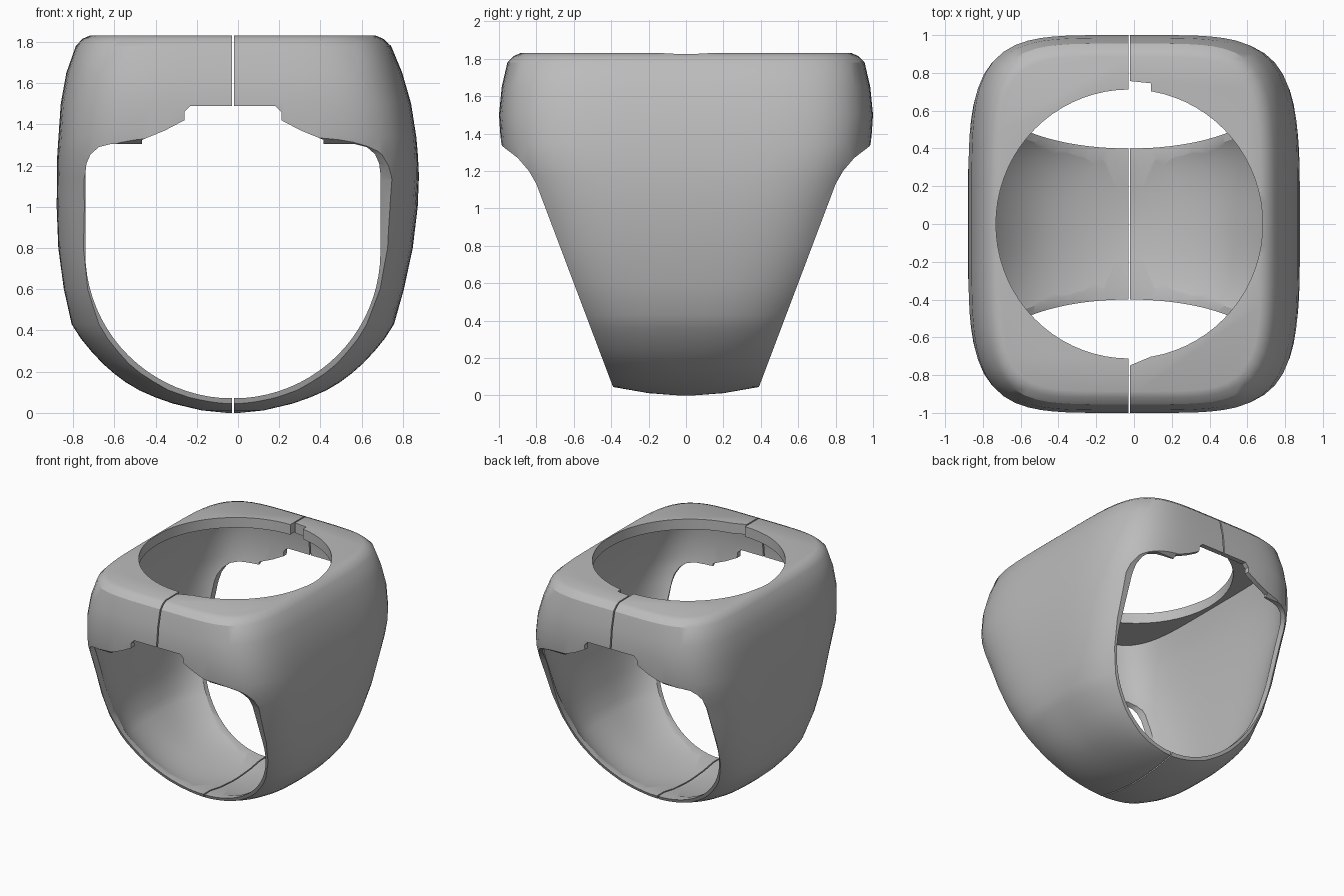
import bpy, bmesh
from math import cos, sin, pi, radians

if "Cube" in bpy.data.objects:
    bpy.data.objects.remove(bpy.data.objects["Cube"], do_unlink=True)

CX = -0.025  # split line of the ring
WALL = 0.04  # shell thickness

metal = bpy.data.materials.new("plain_grey")
metal.use_nodes = True
GREY = (0.5, 0.5, 0.5, 1)
metal.diffuse_color = GREY
metal.node_tree.nodes["Principled BSDF"].inputs["Base Color"].default_value = GREY


def skin(name, rings, inset=0):
    """Closed solid through a stack of equal-length rings, optionally shrunk along its normals."""
    bm = bmesh.new()
    loops = [[bm.verts.new(p) for p in r] for r in rings]
    n = len(loops[0])
    for a, b in zip(loops, loops[1:]):
        for i in range(n):
            j = (i + 1) % n
            bm.faces.new((a[i], a[j], b[j], b[i]))
    bm.faces.new(loops[0][::-1])
    bm.faces.new(loops[-1])
    bmesh.ops.recalc_face_normals(bm, faces=bm.faces)
    bm.normal_update()
    for v, normal in [(v, v.normal.copy()) for v in bm.verts]:
        v.co -= normal * inset
    me = bpy.data.meshes.new(name)
    bm.to_mesh(me)
    bm.free()
    me.materials.append(metal)
    ob = bpy.data.objects.new(name, me)
    bpy.context.collection.objects.link(ob)
    return ob


def oval(z, cx, w, d, p, n=96):
    """Superellipse ring at height z."""
    pts = []
    for i in range(n):
        c, s = cos(2 * pi * i / n), sin(2 * pi * i / n)
        r = (abs(c) ** p + abs(s) ** p) ** (-1 / p)
        pts.append((cx + w * c * r, d * s * r, z))
    return pts


def mirrored(half, centre=0):
    """Full outline from its right half, listed bottom to top."""
    return [(centre + u, v) for u, v in half] + [(centre - u, v) for u, v in reversed(half)]


def prism(name, outline, z0, z1):
    """Plan outline extruded upwards."""
    return skin(name, [[(x, y, z) for x, y in outline] for z in (z0, z1)])


def apply_bool(ob, tool, op):
    m = ob.modifiers.new(op.lower(), "BOOLEAN")
    m.object, m.operation, m.solver = tool, op, "EXACT"
    bpy.context.view_layer.objects.active = ob
    bpy.ops.object.modifier_apply(modifier=m.name)
    bpy.data.objects.remove(tool, do_unlink=True)


# Outer body: height, centre, half width, half depth, squareness
levels = [
    (0, CX, .03, .04, 2), (.012, CX, .15, .2, 2), (.045, CX, .29, .39, 2.2),
    (.075, CX, .375, .46, 2.3), (.11, CX, .455, .515, 2.4), (.15, CX, .522, .54, 2.6),
    (.19, CX, .575, .565, 2.8), (.24, CX, .632, .6, 2.9), (.3, CX, .688, .63, 3),
    (.36, CX, .737, .66, 3.1), (.43, CX, .782, .69, 3.2), (.6, -.02, .825, .775, 3.5),
    (.8, -.012, .86, .85, 3.7),
    (1, -.004, .876, .9, 4), (1.15, 0, .878, .95, 4.3), (1.25, -.002, .875, .975, 4.6),
    (1.34, -.003, .868, .99, 4.7),
    (1.5, -.01, .85, 1, 4.7), (1.65, -.018, .815, .985, 4.7),
    (1.78, -.022, .765, .955, 4.8), (1.815, CX, .73, .92, 4.9), (1.83, CX, .695, .885, 5),
]
rings = [oval(*l) for l in levels]
body = skin("signet_ring", rings)

# Hollow that leaves an even wall and a slightly thicker top plate
apply_bool(body, skin("hollow", rings[:-2], WALL), "DIFFERENCE")

# Tapered side outline of the shank
side = mirrored([(.335, -.1), (.39, .045), (.8, 1.13), (.84, 1.2), (.9, 1.27),
                 (.985, 1.335), (1.1, 1.4), (1.1, 2)])
apply_bool(body, skin("side_outline", [[(x, y, z) for y, z in side] for x in (-1, 1)]), "INTERSECT")

# Finger opening with the stepped lower edge of the front and back walls
arch = [(.716 * sin(a), .78 - .71 * cos(a)) for a in [pi / 2 * i / 20 for i in range(1, 21)]]
arch += [(.716, 1.16), (.71, 1.21), (.69, 1.255), (.65, 1.29), (.59, 1.305), (.44, 1.305),
         (.44, 1.325), (.33, 1.37), (.235, 1.42), (.235, 1.46), (.205, 1.49)]
finger = mirrored(arch, CX)
apply_bool(body, skin("finger_opening", [[(x, y, z) for x, z in finger] for y in (-1.2, 1.2)]), "DIFFERENCE")

# Round opening in the top plate
apply_bool(body, skin("top_opening", [oval(z, CX, .706, .712, 2, 72) for z in (1.6, 2)]), "DIFFERENCE")

# Small notches at the split line
apply_bool(body, prism("back_notch", [(CX, .6), (.09, .6), (.09, .745), (CX, .757)], 1.6, 2), "DIFFERENCE")
apply_bool(body, prism("front_notch", [(CX, -.6), (.1, -.6), (.1, -.698), (CX, -.75)], 1.6, 2), "DIFFERENCE")

# Thin split between the halves
apply_bool(body, prism("split", [(CX - .005, -1.2), (CX + .005, -1.2),
                                 (CX + .005, 1.2), (CX - .005, 1.2)], -.2, 2), "DIFFERENCE")

bpy.ops.object.select_all(action="DESELECT")
body.select_set(True)
bpy.context.view_layer.objects.active = body
bpy.ops.object.shade_smooth_by_angle(angle=radians(30))
